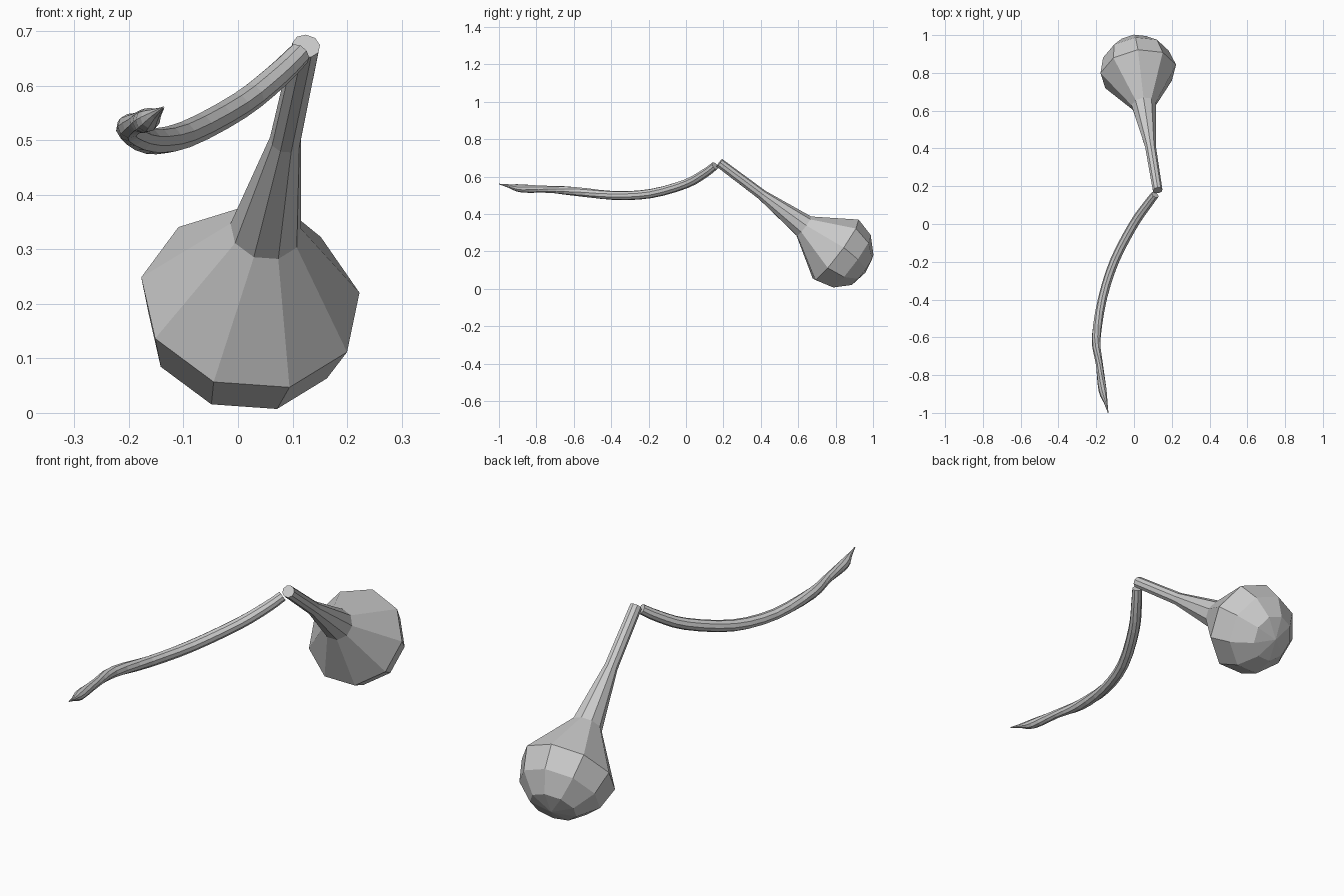
import bpy, bmesh
from math import sin, cos, pi, radians
from mathutils import Vector

if "Cube" in bpy.data.objects:
    bpy.data.objects.remove(bpy.data.objects["Cube"])

SIDES = 9


def loft(name, rings, phase=0.0):
    """Skin round sections; each ring is (centre, radius, extra twist)."""
    bm = bmesh.new()
    pts = [r[0] for r in rings]
    loops = []
    for i, (c, rad, twist) in enumerate(rings):
        w = (pts[min(i + 1, len(pts) - 1)] - pts[max(i - 1, 0)]).normalized()
        u = Vector((w.y, -w.x, 0)).normalized()
        v = u.cross(w)
        loops.append([bm.verts.new(c + rad * (cos(a) * u + sin(a) * v))
                      for a in (phase + twist + 2 * pi * k / SIDES for k in range(SIDES))])
    for a, b in zip(loops, loops[1:]):
        for k in range(SIDES):
            n = (k + 1) % SIDES
            bm.faces.new((a[k], a[n], b[n], b[k]))
    bm.faces.new(loops[0])
    bm.faces.new(loops[-1])
    bmesh.ops.remove_doubles(bm, verts=bm.verts, dist=0.0001)
    bmesh.ops.recalc_face_normals(bm, faces=bm.faces)
    mesh = bpy.data.meshes.new(name)
    bm.to_mesh(mesh)
    bm.free()
    obj = bpy.data.objects.new(name, mesh)
    bpy.context.collection.objects.link(obj)
    return obj


def spline(p, steps):
    """Catmull-Rom samples through points of any dimension."""
    out = []
    q = [p[0]] + p + [p[-1]]
    for a, b, c, d in zip(q, q[1:], q[2:], q[3:]):
        for s in range(steps):
            t = s / steps
            out.append([0.5 * (2 * B + (C - A) * t + (2 * A - 5 * B + 4 * C - D) * t * t
                               + (3 * B - A - 3 * C + D) * t ** 3)
                        for A, B, C, D in zip(a, b, c, d)])
    return out + [list(p[-1])]


# Gourd-shaped bulb: thin neck flaring to a rounded end
top = Vector((0.125, 0.178, 0.673))
centre = Vector((0.023, 0.80, 0.206))
axis = (centre - top).normalized()
length = (centre - top).length
R = 0.205
profile = [(0, 0.026), (0.29, 0.029), (0.57, 0.066)]
profile += [(length + R * sin(radians(a)), R * cos(radians(a))) for a in (0, 30, 60)]
profile += [(length + R * 0.98, 0.00001)]
loft("bulb", [(top + axis * d, r, 0) for d, r in profile], radians(5))

# Curved stem: x, y, z, radius, twist, ending in a pinched tip
path = [(0.112, 0.155, 0.658, 0.022, 0), (0.07, 0.1, 0.617, 0.024, 0),
        (0.0, 0.0, 0.562, 0.025, 0), (-0.10, -0.19, 0.509, 0.025, 0),
        (-0.165, -0.39, 0.499, 0.024, 0), (-0.20, -0.60, 0.522, 0.024, 0.5),
        (-0.184, -0.74, 0.532, 0.019, 1.0), (-0.166, -0.88, 0.537, 0.022, 1.4),
        (-0.150, -0.945, 0.549, 0.010, 1.6), (-0.137, -1.0, 0.560, 0.002, 1.7)]
loft("stem", [(Vector(s[:3]), s[3], s[4]) for s in spline(path, 3)])
